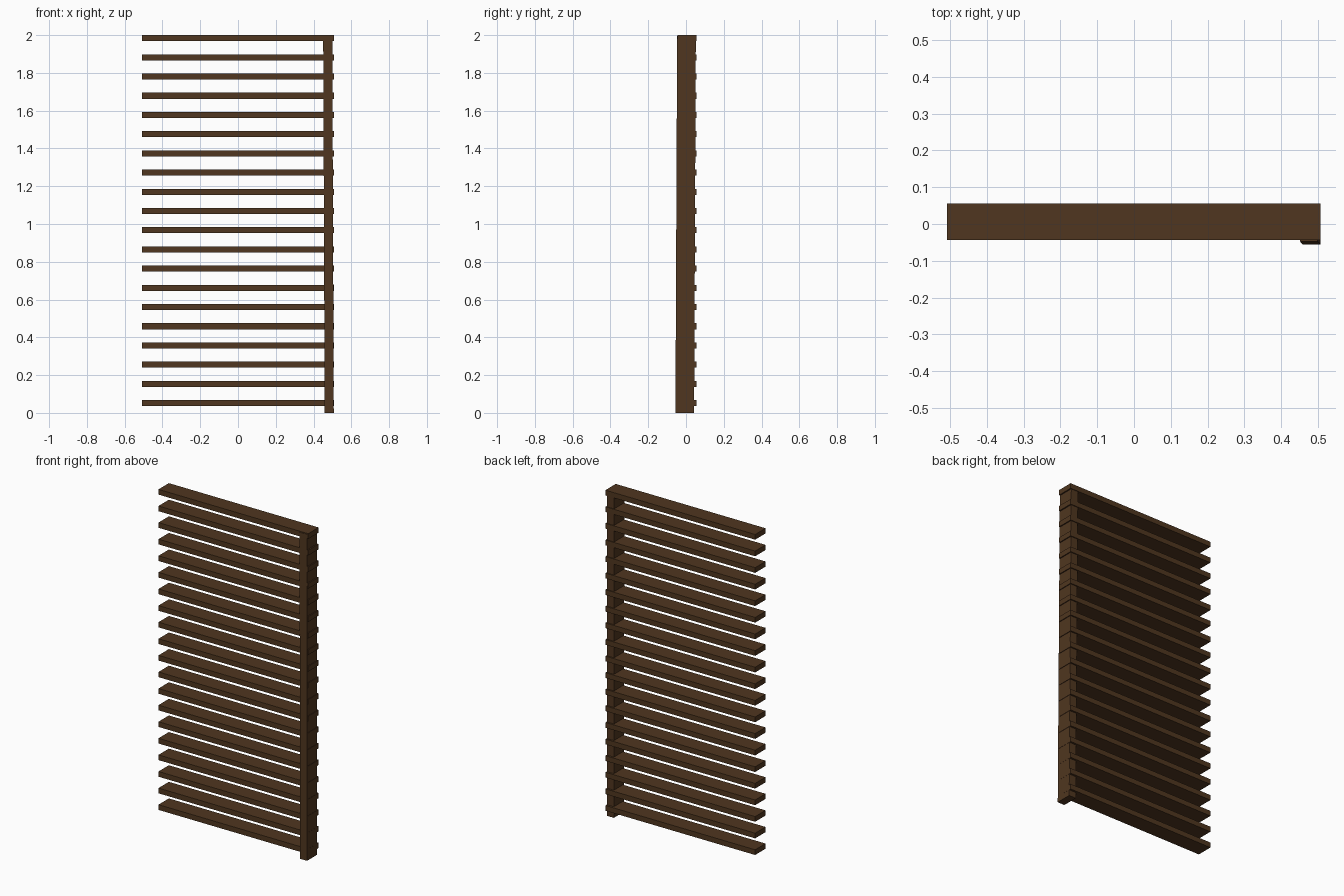
import bpy, bmesh

if "Cube" in bpy.data.objects:
    bpy.data.objects.remove(bpy.data.objects["Cube"])

wood = bpy.data.materials.new("dark_wood")
wood.diffuse_color = (0.08, 0.037, 0.014, 1)
wood.use_nodes = True
wood.node_tree.nodes["Principled BSDF"].inputs["Base Color"].default_value = wood.diffuse_color


def box(name, x, y, z, lean=(0, 0)):
    """Box from ranges; lean shifts the top face in x and y."""
    bm = bmesh.new()
    bmesh.ops.create_cube(bm, size=1)
    for v in bm.verts:
        top = v.co.z > 0
        v.co = (x[v.co.x > 0] + lean[0] * top,
                y[v.co.y > 0] + lean[1] * top,
                z[top])
    mesh = bpy.data.meshes.new(name)
    bm.to_mesh(mesh)
    bm.free()
    mesh.materials.append(wood)
    ob = bpy.data.objects.new(name, mesh)
    bpy.context.collection.objects.link(ob)
    return ob


# Twenty level slats
COUNT, FIRST, LAST, THICK = 20, 0.036, 1.968, 0.032
for i in range(COUNT):
    z = FIRST + (LAST - FIRST) * i / (COUNT - 1)
    box(f"slat_{i + 1:02d}", (-0.508, 0.507), (-0.044, 0.056), (z, z + THICK))

# Single side post, leaning slightly
box("side_post", (0.459, 0.507), (-0.056, 0.043), (0, 1.995), (-0.008, 0.009))
